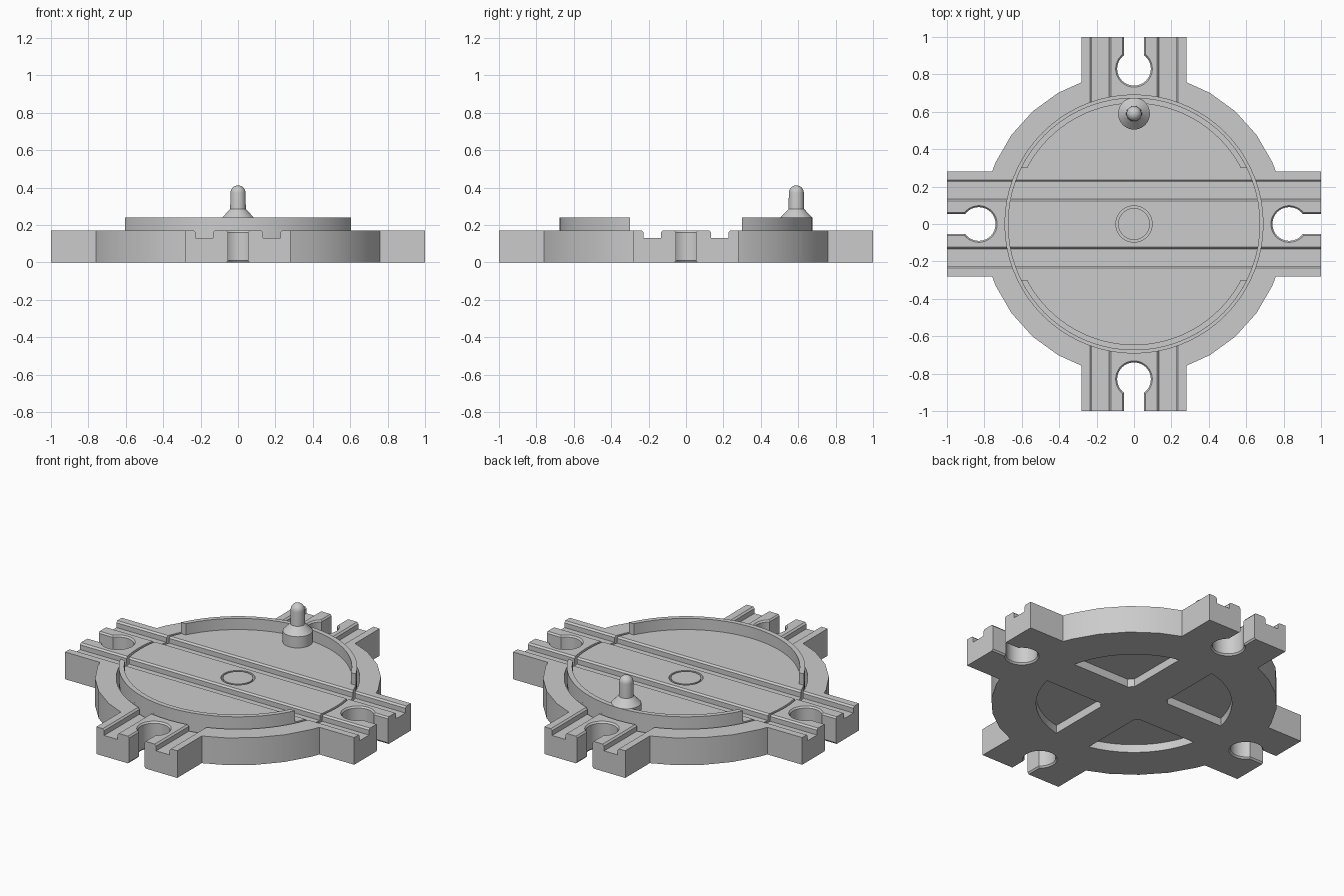
import bpy
import bmesh
from math import sin, cos, asin, pi, radians
from mathutils import Matrix, Vector

cube = bpy.data.objects.get("Cube")
if cube:
    bpy.data.objects.remove(cube, do_unlink=True)

TOP, FLOOR, HALF = 0.17, 0.05, 0.28      # deck height, base floor, half track width
PIT_R, DISC_R = 0.69, 0.675

grey = bpy.data.materials.new("plain_grey")
grey.use_nodes = True
grey.diffuse_color = (0.6, 0.6, 0.6, 1)
grey.node_tree.nodes["Principled BSDF"].inputs["Base Color"].default_value = (0.6, 0.6, 0.6, 1)


def loft(name, rings, cap=True, matrix=None):
    """Closed solid through rings of 3D points with equal counts."""
    bm = bmesh.new()
    rows = [[bm.verts.new(p) for p in ring] for ring in rings]
    n = len(rows[0])
    for a, b in zip(rows, rows[1:]):
        for i in range(n):
            j = (i + 1) % n
            bm.faces.new((a[i], a[j], b[j], b[i]))
    if cap:
        bm.faces.new(rows[0])
        bm.faces.new(rows[-1])
    if matrix:
        bm.transform(matrix)
    bmesh.ops.recalc_face_normals(bm, faces=bm.faces)
    mesh = bpy.data.meshes.new(name)
    bm.to_mesh(mesh)
    bm.free()
    mesh.materials.append(grey)
    obj = bpy.data.objects.new(name, mesh)
    bpy.context.collection.objects.link(obj)
    return obj


def prism(name, outline, z0, z1, matrix=None):
    return loft(name, [[(x, y, z) for x, y in outline] for z in (z0, z1)], matrix=matrix)


def arc(r, a0, a1, n):
    return [(r * cos(a0 + (a1 - a0) * i / n), r * sin(a0 + (a1 - a0) * i / n)) for i in range(n + 1)]


def circle(r, n=72):
    return arc(r, 0, 2 * pi, n)[:-1]


def turn(k):
    return Matrix.Rotation(k * pi / 2, 4, 'Z')


def cut(target, cutter):
    cutter.hide_render = True
    mod = target.modifiers.new("cut", 'BOOLEAN')
    mod.operation, mod.solver, mod.object = 'DIFFERENCE', 'EXACT', cutter
    with bpy.context.temp_override(object=target, active_object=target):
        bpy.ops.object.modifier_apply(modifier=mod.name)
    bpy.data.objects.remove(cutter, do_unlink=True)


def smooth(obj):
    bpy.ops.object.select_all(action='DESELECT')
    obj.select_set(True)
    bpy.context.view_layer.objects.active = obj
    bpy.ops.object.shade_smooth_by_angle(angle=radians(30))


def groove_cutter(y, k):
    """Wheel groove with chamfered lips, running along x before turning."""
    half, lip = 0.046, 0.01
    section = [(-half, 0.13), (half, 0.13), (half, TOP - lip), (half + 2 * lip, TOP + lip),
               (-half - 2 * lip, TOP + lip), (-half, TOP - lip)]
    return loft("groove_cutter", [[(x, y + v, z) for v, z in section] for x in (-1.1, 1.1)],
                matrix=turn(k))


def keyhole(grow):
    """Round socket with a slot open to the end of the arm."""
    r, h = 0.09 + grow, 0.053 + grow
    a = asin(h / r)
    pts = [(0.27, h)] + arc(r, a, 2 * pi - a, 40) + [(0.27, -h)]
    return [(x + 0.83, y) for x, y in pts]


# Base: faceted disc with four arms, one quadrant mirrored around
R = 0.81
quad = [(1, HALF), (0.759, HALF)]
quad += [(R * cos(radians(a)), R * sin(radians(a))) for a in (24, 36, 48, 60)]
quad += [(HALF, 0.758), (HALF, 1)]
outline = []
for sx, sy in ((1, 1), (-1, 1), (-1, -1), (1, -1)):
    part = [(x * sx, y * sy) for x, y in quad]
    outline += part if sx * sy > 0 else part[::-1]
base = prism("base", outline, 0, TOP)
cut(base, prism("pit_cutter", circle(PIT_R), FLOOR, 0.3))
for k in (0, 1):
    for y in (-0.18, 0.18):
        cut(base, groove_cutter(y, k))

# Keyhole sockets and underside pockets
spoke, hub_r, pocket_r = 0.12, 0.19, 0.555
a, b = asin(spoke / pocket_r), asin(spoke / hub_r)
pocket = arc(pocket_r, a, pi / 2 - a, 20) + arc(hub_r, pi / 2 - b, b, 2)
layers = ((-0.01, 0.016), (0.01, 0), (TOP - 0.01, 0), (TOP + 0.01, 0.016))
for k in range(4):
    rings = [[(x, y, z) for x, y in keyhole(g)] for z, g in layers]
    cut(base, loft("keyhole_cutter", rings, matrix=turn(k)))
    cut(base, prism("pocket_cutter", pocket, -0.1, FLOOR + 0.03, turn(k)))
smooth(base)

# Turning deck with track grooves and a centre hole
deck = prism("turning_deck", circle(DISC_R), FLOOR + 0.001, TOP)
cut(deck, prism("hole_cutter", circle(0.097, 48), 0, 0.3))
for y in (-0.18, 0.18):
    cut(deck, groove_cutter(y, 0))
smooth(deck)

# Pivot post
smooth(prism("pivot_post", circle(0.085, 48), FLOOR - 0.01, TOP))

# Raised rim on both sides of the track
inner = DISC_R - 0.03
a, b = asin(0.3 / DISC_R), asin(0.3 / inner)
rim = arc(DISC_R, a, pi - a, 48) + arc(inner, pi - b, b, 48)
for k, side in ((0, "back"), (2, "front")):
    smooth(prism(side + "_rim", rim, TOP - 0.002, 0.24, turn(k)))

# Handle knob: collar, cone, shaft and domed tip
profile = [(0.085, TOP - 0.002), (0.085, 0.24), (0.042, 0.285)]
profile += [(max(r, 0.001), z + 0.372) for r, z in arc(0.04, 0, pi / 2, 8)]
rings = [[(x, y, z) for x, y in circle(r, 40)] for r, z in profile]
smooth(loft("handle_knob", rings, matrix=Matrix.Translation(Vector((0, 0.59, 0)))))
